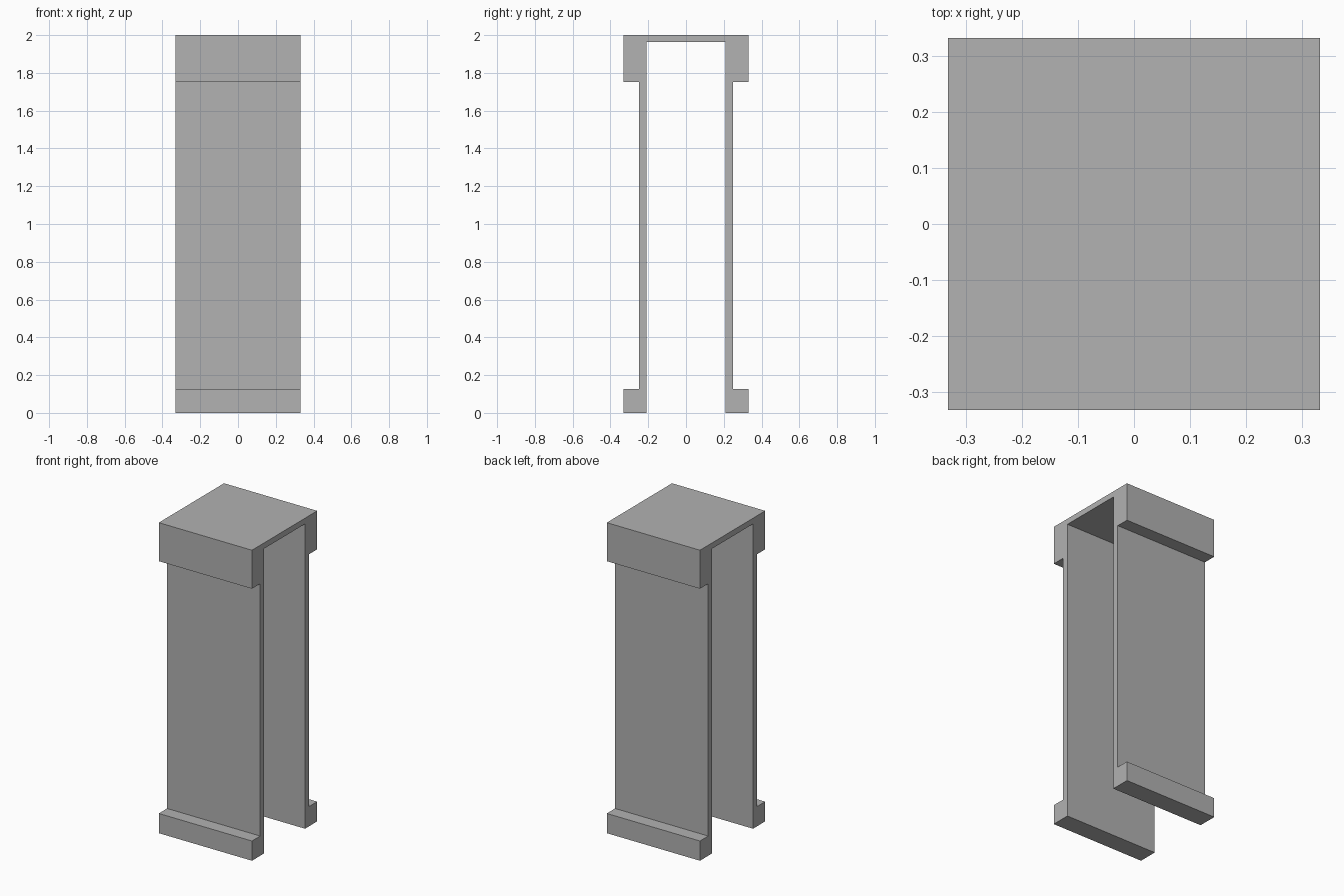
import bpy
import bmesh

# Remove the default cube
cube = bpy.data.objects.get("Cube")
if cube:
    bpy.data.objects.remove(cube, do_unlink=True)

HALF = 0.332        # half width and half depth of the cap and feet
WALL_OUT = 0.248    # outer face of the walls
WALL_IN = 0.208     # inner face of the walls
FOOT_TOP = 0.127
CAP_BOTTOM = 1.752
CEILING = 1.963
HEIGHT = 2.0

# Plain grey
grey = bpy.data.materials.new("plain_grey")
grey.use_nodes = True
colour = (0.445, 0.445, 0.445, 1.0)
grey.diffuse_color = colour
grey.node_tree.nodes["Principled BSDF"].inputs["Base Color"].default_value = colour

# Side outline of one half (y, z), from the ceiling down the wall and up to the cap
half = [
    (WALL_IN, CEILING), (WALL_IN, 0), (HALF, 0), (HALF, FOOT_TOP),
    (WALL_OUT, FOOT_TOP), (WALL_OUT, CAP_BOTTOM), (HALF, CAP_BOTTOM), (HALF, HEIGHT),
]
outline = half + [(-y, z) for y, z in reversed(half)]

# Channel-shaped body: the mirrored outline swept across the width
bm = bmesh.new()
side = bm.faces.new([bm.verts.new((-HALF, y, z)) for y, z in outline])
swept = bmesh.ops.extrude_face_region(bm, geom=[side], use_keep_orig=True)
moved = [v for v in swept["geom"] if isinstance(v, bmesh.types.BMVert)]
bmesh.ops.translate(bm, verts=moved, vec=(2 * HALF, 0, 0))
bmesh.ops.recalc_face_normals(bm, faces=bm.faces)

mesh = bpy.data.meshes.new("channel_body")
bm.to_mesh(mesh)
bm.free()
mesh.materials.append(grey)
body = bpy.data.objects.new("channel_body", mesh)
bpy.context.collection.objects.link(body)
